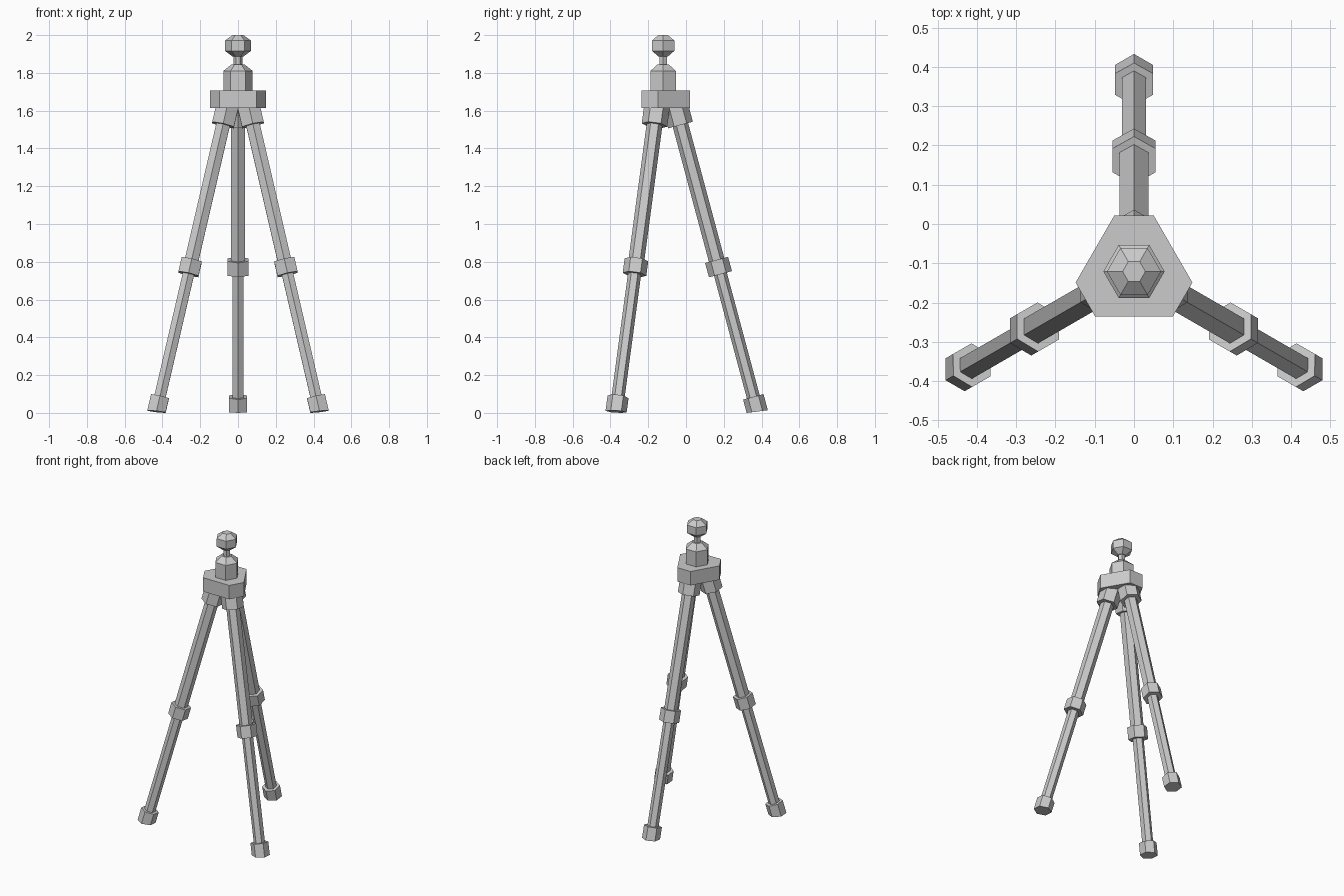
import bpy, bmesh
from math import radians, sin, cos, tan, pi
from mathutils import Matrix, Vector

if "Cube" in bpy.data.objects:
    bpy.data.objects.remove(bpy.data.objects["Cube"], do_unlink=True)

grey = bpy.data.materials.new("plain_grey")
grey.use_nodes = True
grey.diffuse_color = (0.6, 0.6, 0.6, 1)
grey.node_tree.nodes["Principled BSDF"].inputs["Base Color"].default_value = (0.6, 0.6, 0.6, 1)

TILT = radians(15)
CENTRE = Matrix.Translation((0, -0.121, 0))


def finish(name, bm, matrix):
    bmesh.ops.transform(bm, matrix=matrix, verts=bm.verts)
    bmesh.ops.recalc_face_normals(bm, faces=bm.faces)
    mesh = bpy.data.meshes.new(name)
    bm.to_mesh(mesh)
    bm.free()
    mesh.materials.append(grey)
    obj = bpy.data.objects.new(name, mesh)
    bpy.context.collection.objects.link(obj)
    return obj


def hexagonal(name, rings, matrix=CENTRE, base_shear=0):
    """Stack six-sided rings of (radius, height); base_shear slants the lowest one."""
    bm = bmesh.new()
    loops = []
    for level, (r, z) in enumerate(rings):
        shear = base_shear if level == 0 else 0
        loops.append([bm.verts.new((r * cos(i * pi / 3), r * sin(i * pi / 3),
                                    z + shear * r * cos(i * pi / 3))) for i in range(6)])
    for low, high in zip(loops, loops[1:]):
        for i in range(6):
            j = (i + 1) % 6
            bm.faces.new((low[i], low[j], high[j], high[i]))
    bm.faces.new(loops[0][::-1])
    bm.faces.new(loops[-1])
    return finish(name, bm, matrix)


# Hub: a triangle with its corners cut off, one corner towards each leg
bm = bmesh.new()
outline = []
for k in range(3):
    turn = Matrix.Rotation(radians(90 + 120 * k), 3, 'Z')
    outline += [turn @ Vector((0.143, side, 1.613)) for side in (-0.05, 0.05)]
base = bm.faces.new([bm.verts.new(p) for p in outline])
top = bmesh.ops.extrude_face_region(bm, geom=[base])
bmesh.ops.translate(bm, vec=(0, 0, 0.095),
                    verts=[v for v in top["geom"] if isinstance(v, bmesh.types.BMVert)])
finish("hub", bm, CENTRE)

# Head: collar, stem and ball
hexagonal("neck", [(0.078, 1.70), (0.078, 1.81), (0.034, 1.845)])
hexagonal("stem", [(0.023, 1.83), (0.023, 1.90)])
hexagonal("ball", [(0.029, 1.887), (0.069, 1.917), (0.069, 1.971), (0.029, 2.0)])

# Legs: each part is placed along the leaning axis by its height above ground
PARTS = [
    ("foot", 0.056, 0.007, 0.085),
    ("lower_leg", 0.035, 0.05, 0.77),
    ("joint", 0.063, 0.734, 0.81),
    ("upper_leg", 0.042, 0.77, 1.60),
    ("socket", 0.068, 1.524, 1.65),
]
for where, angle in (("back", 90), ("right", 210), ("left", 330)):
    lean = (CENTRE @ Matrix.Rotation(radians(angle), 4, 'Z')
            @ Matrix.Translation((0.5, 0, 0)) @ Matrix.Rotation(-TILT, 4, 'Y'))
    for part, radius, low, high in PARTS:
        shear = -tan(TILT) / 2 if part == "foot" else 0
        hexagonal(f"{where}_{part}", [(radius, low / cos(TILT)), (radius, high / cos(TILT))],
                  lean, shear)
